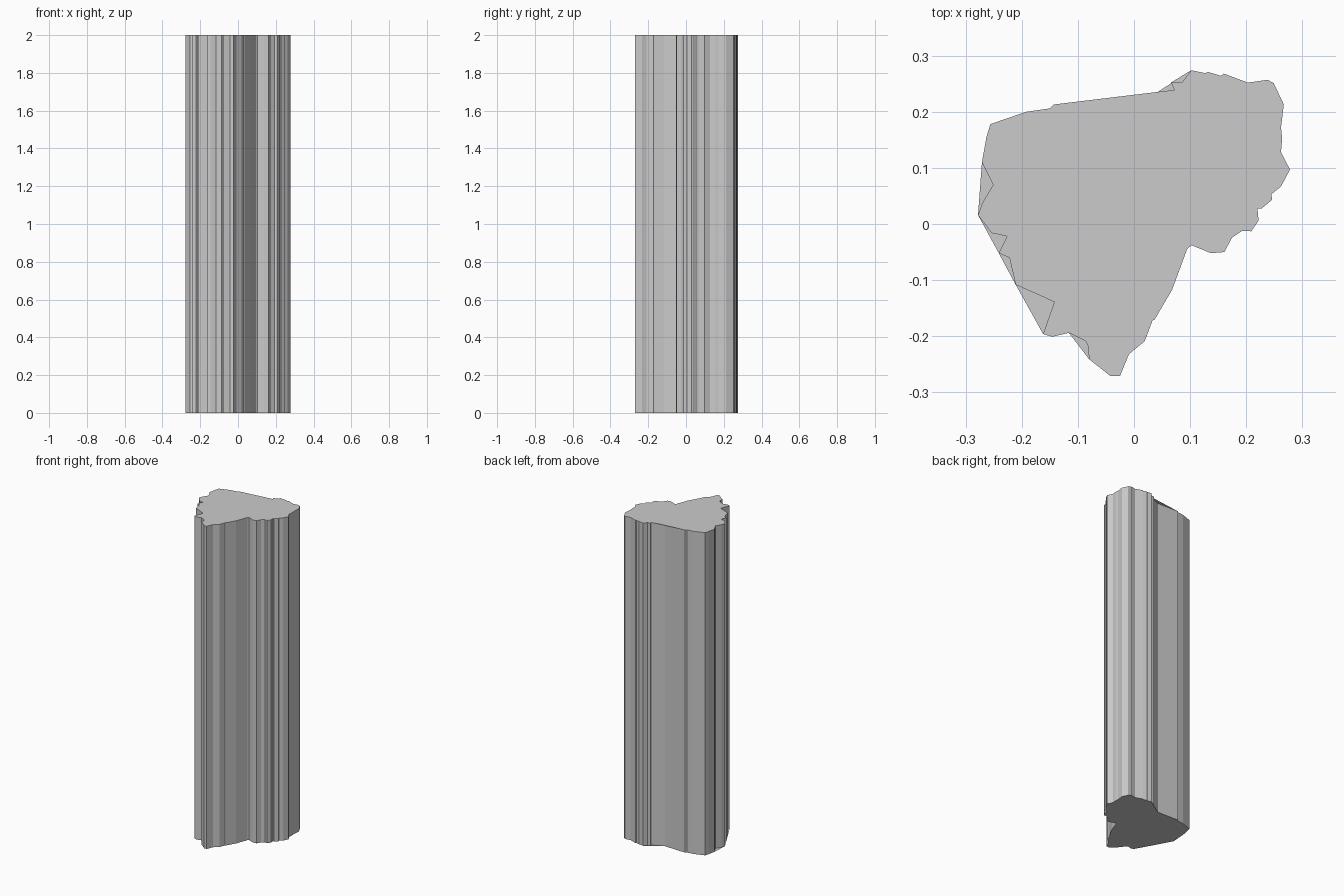
import bpy, bmesh

# Plan outline of the rough post, clockwise from the back peak
outline = [
    (.102, .274), (.127, .269), (.132, .271), (.155, .264), (.160, .268), (.203, .252),
    (.238, .257), (.249, .251), (.267, .213), (.262, .172), (.264, .153), (.262, .128),
    (.278, .097), (.262, .067), (.245, .053), (.246, .043), (.228, .028), (.220, .028),
    (.222, .006), (.209, -.013), (.193, -.012), (.175, -.024), (.161, -.050), (.137, -.052),
    (.103, -.038), (.095, -.044), (.068, -.117), (.037, -.170), (.033, -.172), (.019, -.209),
    (-.009, -.232), (-.025, -.271), (-.042, -.271), (-.080, -.241), (-.082, -.217),
    (-.087, -.208), (-.116, -.194), (-.146, -.201), (-.162, -.196), (-.142, -.139),
    (-.211, -.108), (-.222, -.060), (-.241, -.052), (-.226, -.022), (-.254, -.016),
    (-.278, .016), (-.270, .038), (-.251, .070), (-.271, .110), (-.263, .155),
    (-.256, .178), (-.192, .200), (-.150, .206), (-.143, .213), (.000, .208),
    (.072, .239), (.066, .252), (.086, .253),
]
HEIGHT = 2.0
n = len(outline)

# Shaft: walls plus flat end caps
bm = bmesh.new()
low = [bm.verts.new((x, y, 0)) for x, y in outline]
high = [bm.verts.new((x, y, HEIGHT)) for x, y in outline]
for i in range(n):
    j = (i + 1) % n
    bm.faces.new((low[j], low[i], high[i], high[j]))
bm.faces.new(low)
bm.faces.new(high[::-1])
mesh = bpy.data.meshes.new("rough_post")
bm.normal_update()
bm.to_mesh(mesh)
bm.free()
bpy.context.collection.objects.link(bpy.data.objects.new("rough_post", mesh))


def lip(name, spans, z):
    """Thin flat lips bridging notches of the outline at one end."""
    bm = bmesh.new()
    for first, last in spans:
        pts = [outline[k % n] for k in range(first, last + 1)]
        face = bm.faces.new([bm.verts.new((x, y, z)) for x, y in pts])
        face.normal_update()
        if (face.normal.z > 0) != (z > 0):
            face.normal_flip()
    m = bpy.data.meshes.new(name)
    bm.to_mesh(m)
    bm.free()
    bpy.context.collection.objects.link(bpy.data.objects.new(name, m))


# Lips that close the notches at the two ends
lip("bottom_lip", [(33, 36), (38, 40), (40, 42), (42, 45), (45, 48), (54, 58)], 0)
lip("top_lip", [(53, 55)], HEIGHT)
